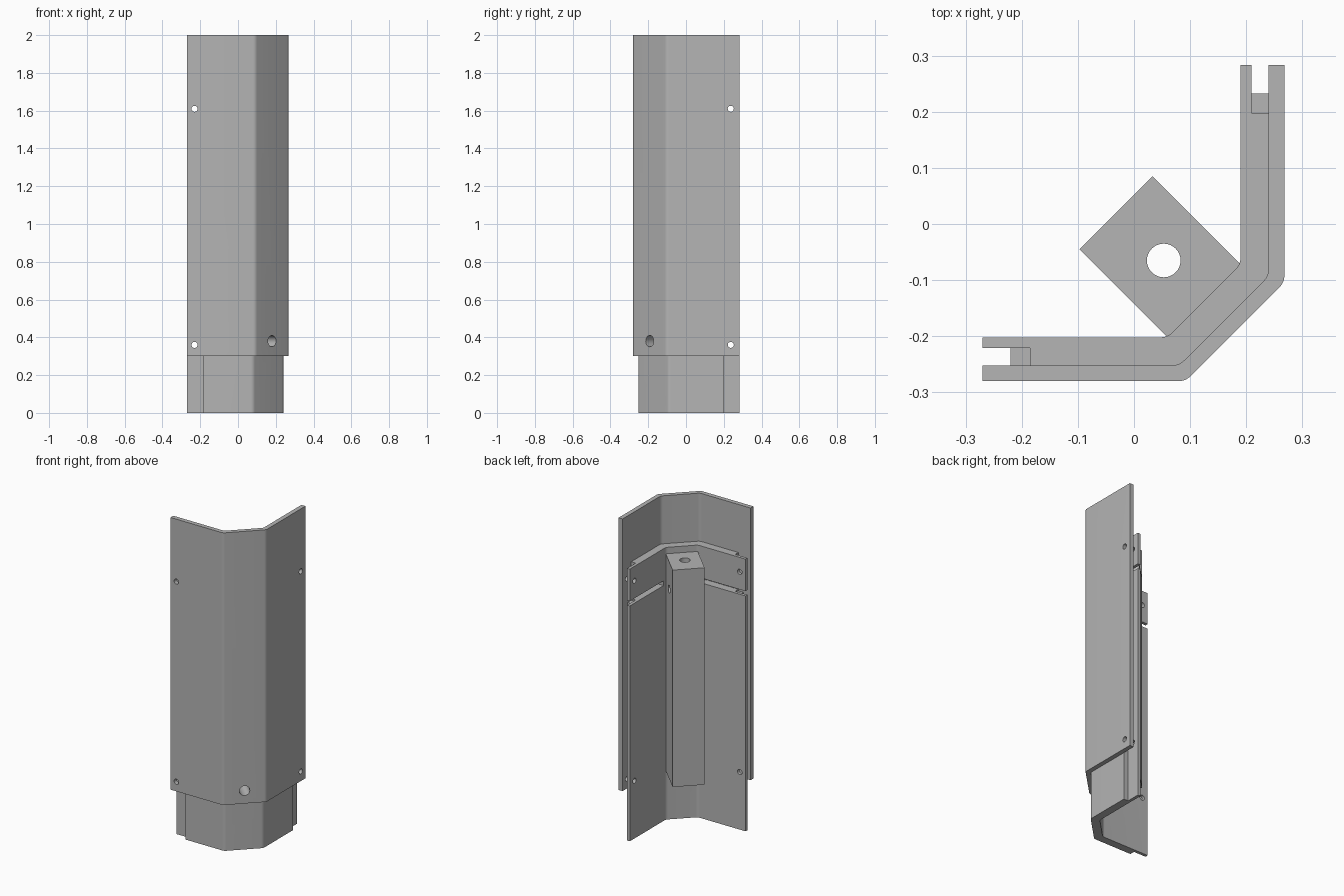
import bpy, bmesh, math
from mathutils import Vector, Matrix

cube = bpy.data.objects.get("Cube")
if cube:
    bpy.data.objects.remove(cube, do_unlink=True)

grey = bpy.data.materials.new("plain_grey")
grey.use_nodes = True
grey.diffuse_color = (0.46, 0.46, 0.46, 1)
grey.node_tree.nodes["Principled BSDF"].inputs["Base Color"].default_value = grey.diffuse_color

LEFT_END, RIGHT_END = -0.27, 0.283   # free ends of the two wings
SKIN, WALL = 0.028, 0.078            # depths of the cover and the liner


def add_object(name, bm):
    bmesh.ops.recalc_face_normals(bm, faces=bm.faces)
    mesh = bpy.data.meshes.new(name)
    bm.to_mesh(mesh)
    bm.free()
    mesh.materials.append(grey)
    obj = bpy.data.objects.new(name, mesh)
    bpy.context.collection.objects.link(obj)
    return obj


def prism(name, outline, z0, z1):
    bm = bmesh.new()
    face = bm.faces.new([bm.verts.new((x, y, z0)) for x, y in outline])
    extruded = bmesh.ops.extrude_face_region(bm, geom=[face])["geom"]
    verts = [v for v in extruded if isinstance(v, bmesh.types.BMVert)]
    bmesh.ops.translate(bm, verts=verts, vec=(0, 0, z1 - z0))
    return add_object(name, bm)


def box(name, x0, x1, y0, y1, z0, z1):
    return prism(name, [(x0, y0), (x1, y0), (x1, y1), (x0, y1)], z0, z1)


def rod(centre, axis, radius, length):
    bm = bmesh.new()
    turn = Vector(axis).to_track_quat('Z', 'Y').to_matrix().to_4x4()
    bmesh.ops.create_cone(bm, cap_ends=True, segments=32, radius1=radius, radius2=radius,
                          depth=length, matrix=Matrix.Translation(centre) @ turn)
    return add_object("hole_cutter", bm)


def cut(obj, cutter):
    cutter.hide_render = True
    mod = obj.modifiers.new("cut", 'BOOLEAN')
    mod.operation = 'DIFFERENCE'
    mod.solver = 'EXACT'
    mod.object = cutter
    bpy.context.view_layer.objects.active = obj
    bpy.ops.object.modifier_apply(modifier=mod.name)


def drop(cutter):
    bpy.data.objects.remove(cutter, do_unlink=True)


def fillet(corner, before, after, radius=0.03, steps=6):
    # rounded 45 degree bend
    a, b = (before - corner).normalized(), (after - corner).normalized()
    reach = radius * math.tan(math.pi / 8)
    centre = corner + (a + b).normalized() * radius / math.cos(math.pi / 8)
    start, end = corner + a * reach - centre, corner + b * reach - centre
    return [centre + start.lerp(end, i / steps).normalized() * radius for i in range(steps + 1)]


def bent_line(depth, left, right):
    # wall line at a depth behind the outer surface
    pts = [Vector((left, -0.28 + depth)),
           Vector((0.092 - 0.414 * depth, -0.28 + depth)),
           Vector((0.268 - depth, -0.104 + 0.414 * depth)),
           Vector((0.268 - depth, right))]
    return [pts[0], *fillet(pts[1], pts[0], pts[2]), *fillet(pts[2], pts[1], pts[3]), pts[3]]


# outer cover
cover = prism("outer_cover", bent_line(0, LEFT_END, RIGHT_END)
              + bent_line(SKIN, LEFT_END, RIGHT_END)[::-1], 0.3, 2)

# inner liner with thin end flaps
FLAP, LIP = 0.059, 0.085
outline = bent_line(SKIN, LEFT_END + LIP, RIGHT_END - LIP)
outline += [(0.268 - FLAP, RIGHT_END - LIP), (0.268 - FLAP, RIGHT_END)]
outline += bent_line(WALL, LEFT_END, RIGHT_END)[::-1]
outline += [(LEFT_END, -0.28 + FLAP), (LEFT_END + LIP, -0.28 + FLAP)]
liner = prism("inner_liner", outline, 0, 1.7)

# spacer strips beside the flaps
box("left_spacer", -0.22, -0.185, -0.252, -0.221, 0.4, 1.46)
box("right_spacer", 0.209, 0.24, 0.198, 0.233, 0.4, 1.46)

# square post
post = prism("square_post", [(0.06, -0.202), (0.19, -0.072), (0.033, 0.085), (-0.097, -0.045)],
             0.305, 1.66)

# horizontal slots in the liner wings
for slot in (box("slot_cutter", -0.3, 0.04, -0.26, -0.19, 1.47, 1.5),
             box("slot_cutter", 0.18, 0.25, -0.05, 0.3, 1.47, 1.5)):
    cut(liner, slot)
    drop(slot)

# fixing holes near the wing ends
for z in (0.36, 1.61):
    for hole in (rod((-0.23, -0.24, z), (0, 1, 0), 0.016, 0.14),
                 rod((0.23, 0.237, z), (1, 0, 0), 0.016, 0.14)):
        cut(cover, hole)
        cut(liner, hole)
        drop(hole)

# round hole through the chamfer into the post
hole = rod((0.16, -0.172, 0.38), (1, -1, 0), 0.03, 0.2)
for part in (cover, liner, post):
    cut(part, hole)
drop(hole)

# bore along the post and cross hole near its top
for hole in (rod((0.053, -0.065, 1), (0, 0, 1), 0.03, 2),
             rod((0.047, -0.059, 1.49), (1, 1, 0), 0.025, 0.4)):
    cut(post, hole)
    drop(hole)

# smooth bends, crisp edges
for part in (cover, liner, post):
    bpy.ops.object.select_all(action='DESELECT')
    part.select_set(True)
    bpy.context.view_layer.objects.active = part
    bpy.ops.object.shade_smooth_by_angle(angle=math.radians(30))
